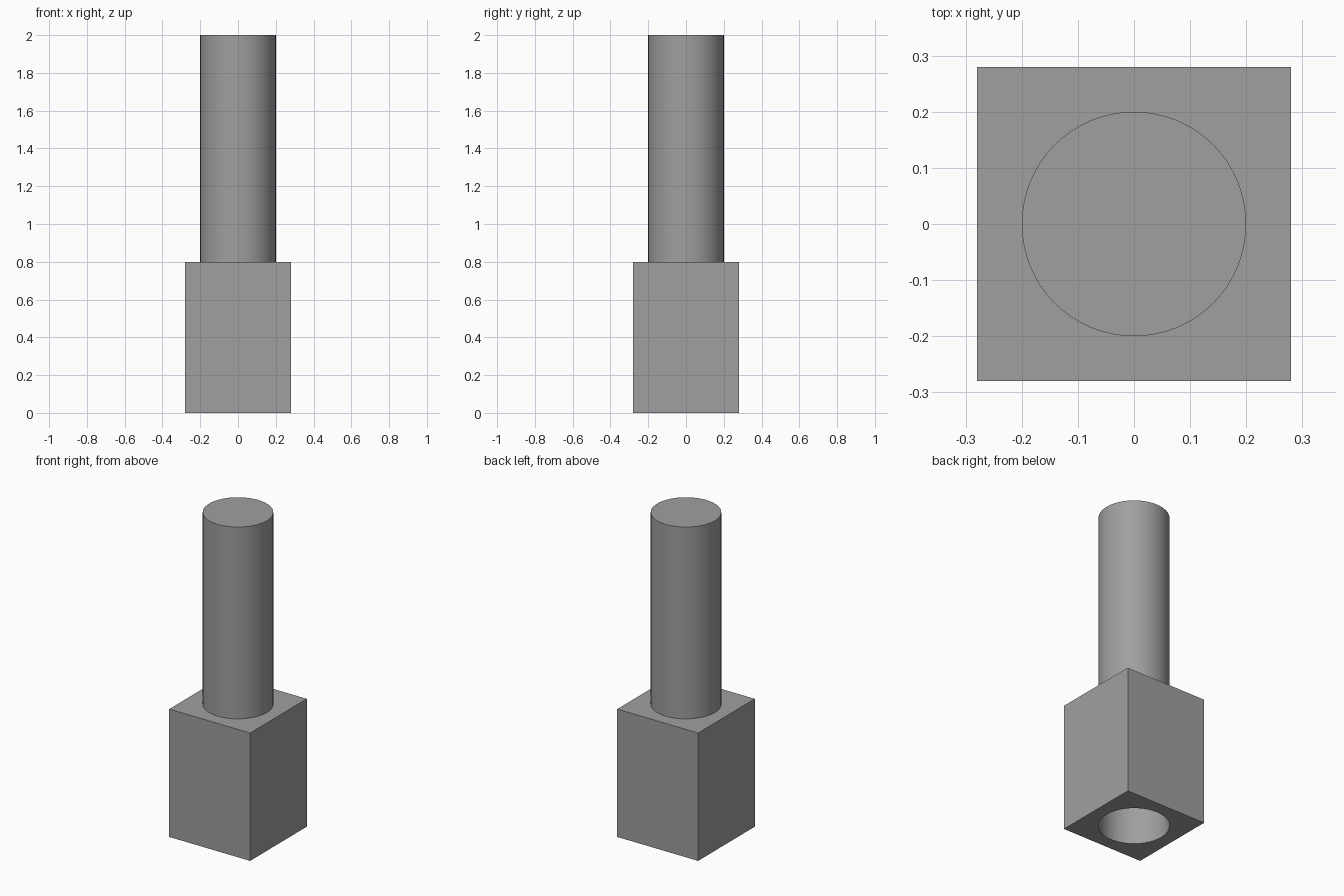
import bpy

if "Cube" in bpy.data.objects:
    bpy.data.objects.remove(bpy.data.objects["Cube"])

RADIUS = 0.2
BLOCK_H = 0.8
TOTAL_H = 2.0
SIDES = 64

grey = bpy.data.materials.new("grey")
grey.diffuse_color = (0.35, 0.35, 0.35, 1)
grey.use_nodes = True
grey.node_tree.nodes["Principled BSDF"].inputs["Base Color"].default_value = grey.diffuse_color


def cylinder(name, z0, z1):
    bpy.ops.mesh.primitive_cylinder_add(vertices=SIDES, radius=RADIUS, depth=z1 - z0,
                                        location=(0, 0, (z0 + z1) / 2))
    obj = bpy.context.object
    obj.name = name
    obj.data.materials.append(grey)
    return obj


# Square block
bpy.ops.mesh.primitive_cube_add(size=1, location=(0, 0, BLOCK_H / 2))
block = bpy.context.object
block.name = "block"
block.scale = (0.56, 0.56, BLOCK_H)
bpy.ops.object.transform_apply(location=False, rotation=False, scale=True)
block.data.materials.append(grey)

# Round socket bored through the block from below
cutter = cylinder("socket_cutter", -0.1, BLOCK_H + 0.1)
bore = block.modifiers.new("socket", 'BOOLEAN')
bore.operation = 'DIFFERENCE'
bore.solver = 'EXACT'
bore.object = cutter
bpy.context.view_layer.objects.active = block
bpy.ops.object.modifier_apply(modifier="socket")
bpy.data.objects.remove(cutter)

# Round rod standing on the block, closing the socket
rod = cylinder("rod", BLOCK_H, TOTAL_H)

# Smooth the round walls, keep the edges sharp
for obj in (block, rod):
    bpy.ops.object.select_all(action='DESELECT')
    obj.select_set(True)
    bpy.context.view_layer.objects.active = obj
    bpy.ops.object.shade_smooth_by_angle()
